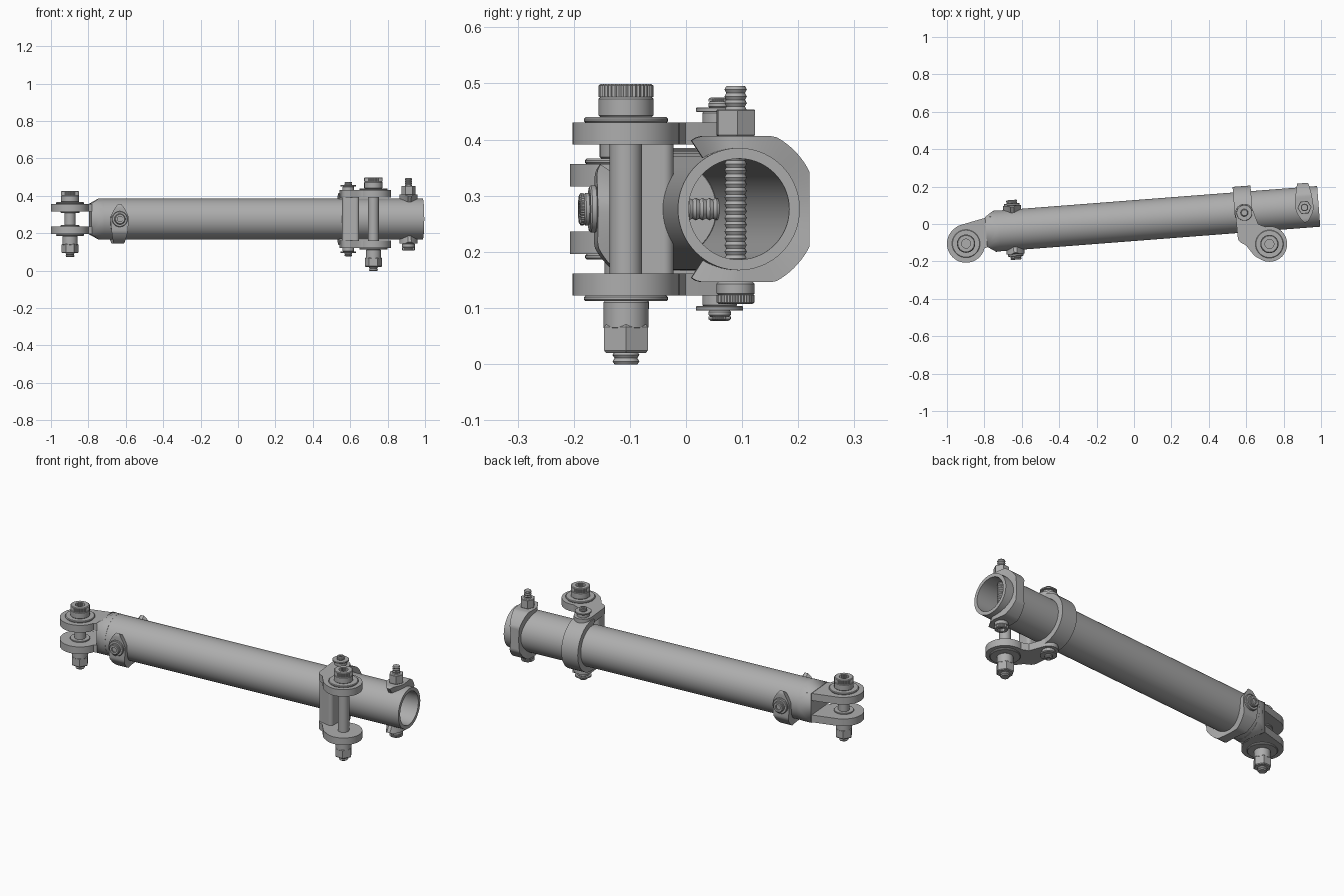
import bpy, bmesh, math
from math import sin, cos, pi, radians
from mathutils import Matrix, Vector

cube = bpy.data.objects.get("Cube")
if cube:
    bpy.data.objects.remove(cube, do_unlink=True)

steel = bpy.data.materials.new("grey steel")
steel.use_nodes = True
GREY = (0.42, 0.42, 0.42, 1)
steel.diffuse_color = GREY
steel.node_tree.nodes["Principled BSDF"].inputs["Base Color"].default_value = GREY

MID = 0.276                      # height of the tube axis
HALF = 0.858                     # half length of the tube
TUBE = Matrix.Translation((0.132, 0.0285, MID)) @ Matrix.Rotation(radians(4.4), 4, 'Z')
ALONG_X = Matrix.Rotation(pi / 2, 4, 'Y')
ALONG_Y = Matrix.Rotation(pi / 2, 4, 'X')


def finish(name, bm, matrix=Matrix()):
    bmesh.ops.remove_doubles(bm, verts=bm.verts, dist=1e-5)
    bmesh.ops.recalc_face_normals(bm, faces=bm.faces)
    mesh = bpy.data.meshes.new(name)
    bm.to_mesh(mesh)
    bm.free()
    mesh.shade_smooth()
    mesh.set_sharp_from_angle(angle=radians(32))
    mesh.materials.append(steel)
    ob = bpy.data.objects.new(name, mesh)
    ob.matrix_world = matrix
    bpy.context.collection.objects.link(ob)
    return ob


def skin(bm, rows, close):
    """Bridge rows of points with quads, looping around each row."""
    grid = [[bm.verts.new(p) for p in row] for row in rows]
    n = len(grid[0])
    pairs = list(zip(grid, grid[1:])) + ([(grid[-1], grid[0])] if close else [])
    for a, b in pairs:
        for i in range(n):
            j = (i + 1) % n
            bm.faces.new((a[i], a[j], b[j], b[i]))
    return grid


def lathe(name, profile, matrix=Matrix(), n=40, close=False, knurl=0.0):
    """Turn an (r, z) profile around z; knurl pulls in every other side."""
    bm = bmesh.new()
    rows = []
    for r, z in profile:
        rows.append([((r * (1 - knurl * (i % 2))) * Vector((cos(2 * pi * i / n), sin(2 * pi * i / n), 0))
                      + Vector((0, 0, z))) for i in range(n)])
    grid = skin(bm, rows, close)
    if not close:
        bm.faces.new(grid[0])
        bm.faces.new(grid[-1])
    return finish(name, bm, matrix)


def disc(name, r, z0, z1, matrix=Matrix(), n=40, bevel=0.003, knurl=0.0):
    return lathe(name, [(r - bevel, z0), (r, z0 + bevel), (r, z1 - bevel), (r - bevel, z1)],
                 matrix, n, knurl=knurl)


def thread(name, r, z0, z1, matrix=Matrix(), pitch=0.012):
    count = max(2, round((z1 - z0) / pitch))
    step = (z1 - z0) / count
    profile = []
    for i in range(count):
        profile += [(r * 0.84, z0 + i * step), (r, z0 + (i + 0.5) * step)]
    lathe(name, profile + [(r * 0.84, z1)], matrix, 20)


def socket_head(name, r, z0, z1, matrix=Matrix()):
    """Cap screw head with a knurled rim and a sunken drive hole."""
    mid = z0 + (z1 - z0) * 0.6
    disc(name + "_base", r, z0, mid, matrix)
    lathe(name + "_rim", [(r, mid), (r, z1 - 0.003), (r - 0.004, z1), (r * 0.5, z1), (r * 0.5, mid)],
          matrix, 72, knurl=0.05)


def hull(name, points, matrix=Matrix()):
    bm = bmesh.new()
    for p in points:
        bm.verts.new(p)
    bmesh.ops.convex_hull(bm, input=bm.verts)
    loose = [v for v in bm.verts if not v.link_faces]
    bmesh.ops.delete(bm, geom=loose, context='VERTS')
    bmesh.ops.dissolve_limit(bm, angle_limit=0.01, verts=bm.verts, edges=bm.edges)
    return finish(name, bm, matrix)


def plate(name, circles, z0, z1, n=48):
    """Flat plate wrapped around a set of (x, y, r) circles."""
    hull(name, [(x + r * cos(2 * pi * i / n), y + r * sin(2 * pi * i / n), z)
                for x, y, r in circles for i in range(n) for z in (z0, z1)])


def band(name, matrix, a0, a1, width, outer, inner=0.104, n=64):
    """Curved strap round local x; angle 0 is +z and 90 is +y."""
    bm = bmesh.new()
    rows = []
    for i in range(n + 1):
        a = a0 + (a1 - a0) * i / n
        w, t = width(a), radians(a)
        rows.append([(x, r * sin(t), r * cos(t))
                     for x, r in ((-w, inner), (w, inner), (w, outer(a)), (-w, outer(a)))])
    grid = skin(bm, rows, False)
    bm.faces.new(grid[0])
    bm.faces.new(grid[-1])
    return finish(name, bm, matrix)


# Main tube
lathe("main_tube", [(0.109, -HALF), (0.109, HALF), (0.09, HALF), (0.09, -HALF)],
      TUBE @ ALONG_X, 72, close=True)


# Saddle collars at each tube end: wide flat pads at the bolt, narrow at the side
def collar_width(a):
    over = max(-a, a - 180, 0)
    if over:
        return 0.048 * cos(radians(over * 2.4))
    return 0.024 + 0.024 * cos(radians(a)) ** 2


def collar_outer(a):
    c, s = abs(cos(radians(a))), abs(sin(radians(a)))
    return min(0.13 / max(c, s), 0.146)


def offset(x):
    return TUBE @ Matrix.Translation((x, 0, 0))


right_end = offset(0.782)
left_end = offset(-0.777) @ ALONG_Y
band("right_collar", right_end, -33, 213, collar_width, collar_outer)
band("left_collar", left_end @ Matrix.Rotation(pi, 4, 'X'), -33, 213, collar_width, collar_outer)

# Right end cross bolt
thread("right_bolt_thread", 0.02, -0.13, 0.219, right_end)
disc("right_bolt_nut", 0.038, 0.13, 0.178, right_end, 6, 0.002)
flip = Matrix.Rotation(pi, 4, 'X')
socket_head("right_bolt_head", 0.034, 0.13, 0.169, right_end @ flip)

# Left end cross bolt
thread("left_bolt_thread", 0.02, -0.14, 0.14, left_end)
for side, m in (("front", left_end), ("back", left_end @ flip)):
    disc("left_bolt_washer_" + side, 0.042, 0.128, 0.142, m)
    socket_head("left_bolt_head_" + side, 0.029, 0.14, 0.16, m)


# Pivot bolts: head, washers, shank, sleeve, nut and thread tip
def pivot_bolt(name, x, y, top, bottom):
    m = Matrix.Translation((x, y, 0))
    disc(name + "_shank", 0.029, bottom, top, m)
    disc(name + "_top_washer", 0.075, top, top + 0.01, m)
    disc(name + "_low_washer", 0.075, bottom - 0.01, bottom, m)
    socket_head(name + "_head", 0.049, top + 0.01, top + 0.069, m)
    disc(name + "_sleeve", 0.04, bottom - 0.06, bottom - 0.009, m)
    disc(name + "_nut", 0.045, bottom - 0.102, bottom - 0.052, m, 6, 0.004)
    thread(name + "_tip", 0.024, bottom - 0.123, bottom - 0.1, m)


# Left clevis: two eye plates on a tapered root that plugs the tube
EYE = (-0.898, -0.105)
for label, z0 in (("upper", MID + 0.04), ("lower", MID - 0.08)):
    plate("clevis_eye_" + label, [(*EYE, 0.102)], z0, z0 + 0.04)
    plate("clevis_arm_" + label, [(-0.905, -0.08, 0.078), (-0.77, 0.03, 0.01), (-0.77, -0.11, 0.01)],
          z0, z0 + 0.04)
    for k, z in (("in", z0 + 0.04 if label == "lower" else z0 - 0.007),):
        disc("clevis_spacer_" + label, 0.05, z, z + 0.007, Matrix.Translation((*EYE, 0)), bevel=0.001)
pivot_bolt("left_pivot", *EYE, MID + 0.08, MID - 0.08)
root = [(-0.925, y, z) for y in (-0.08, 0.08) for z in (-0.082, 0.082)]
for x in (-HALF - 0.022, -HALF):
    root += [(x, 0.11 * cos(i * pi / 24), 0.11 * sin(i * pi / 24)) for i in range(48)]
hull("clevis_root", root, TUBE)
disc("clevis_plug", 0.092, -HALF - 0.01, -HALF + 0.03, TUBE @ ALONG_X)

# Clamp bracket: paired arms, front web and back strap
PIVOT = (0.724, -0.107)
HINGE = (0.59, 0.06)
for label, z0 in (("upper", MID + 0.115), ("lower", MID - 0.154)):
    z1 = z0 + 0.039
    plate("clamp_eye_" + label, [(*PIVOT, 0.095)], z0, z1)
    plate("clamp_arm_" + label, [(*HINGE, 0.048), (0.59, -0.07, 0.035), (0.64, -0.08, 0.05)], z0, z1)
    plate("clamp_neck_" + label, [(0.625, -0.05, 0.06), (0.7, -0.105, 0.085)], z0, z1)
plate("clamp_web", [(0.575, -0.075, 0.018), (0.575, -0.04, 0.018), (0.63, -0.085, 0.018),
                    (0.63, -0.04, 0.018)], MID - 0.12, MID + 0.12)
band("clamp_strap", offset(0.455), -12, 192, lambda a: 0.048, lambda a: 0.139)
pivot_bolt("clamp_pivot", *PIVOT, MID + 0.154, MID - 0.154)

# Hinge screws on the clamp, above and below
for label, turn in (("upper", Matrix()), ("lower", flip)):
    m = Matrix.Translation((*HINGE, MID)) @ turn
    disc("hinge_collar_" + label, 0.031, 0.13, 0.174, m)
    disc("hinge_flange_" + label, 0.042, 0.173, 0.181, m, bevel=0.001)
    socket_head("hinge_screw_" + label, 0.02, 0.18, 0.199, m)
